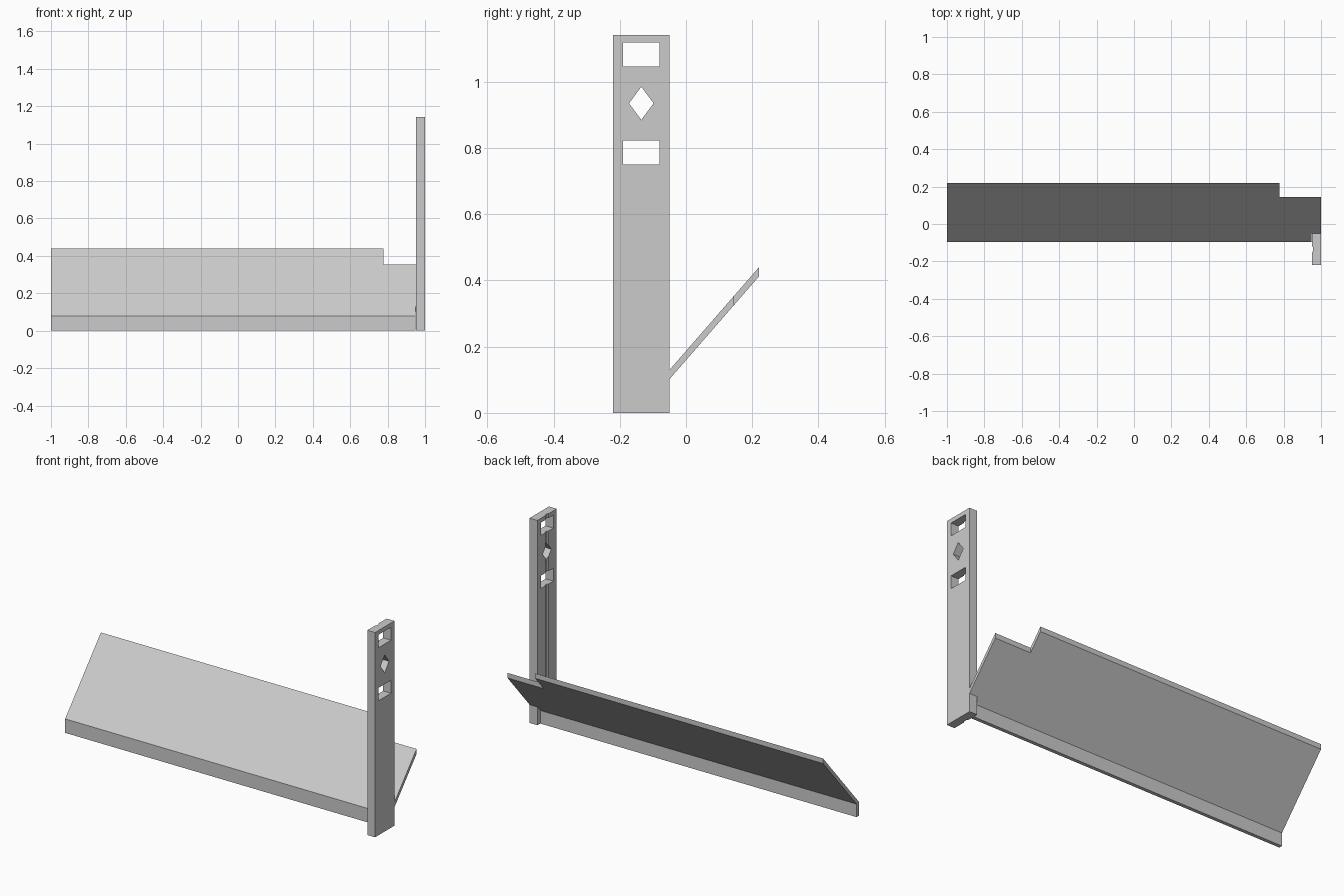
import bpy, bmesh
from mathutils import Vector

if "Cube" in bpy.data.objects:
    bpy.data.objects.remove(bpy.data.objects["Cube"])

grey = bpy.data.materials.new("light_grey")
grey.diffuse_color = (0.6, 0.6, 0.6, 1)
grey.use_nodes = True
grey.node_tree.nodes["Principled BSDF"].inputs["Base Color"].default_value = grey.diffuse_color


def prism(bm, points, offset):
    """Sweep a flat outline along an offset vector."""
    low = [bm.verts.new(p) for p in points]
    high = [bm.verts.new(Vector(p) + Vector(offset)) for p in points]
    bm.faces.new(low)
    bm.faces.new(high[::-1])
    n = len(low)
    for i in range(n):
        j = (i + 1) % n
        bm.faces.new((low[i], high[i], high[j], low[j]))


def make(name, outlines, offset):
    bm = bmesh.new()
    for points in outlines:
        prism(bm, points, offset)
    bmesh.ops.recalc_face_normals(bm, faces=bm.faces)
    mesh = bpy.data.meshes.new(name)
    bm.to_mesh(mesh)
    bm.free()
    mesh.materials.append(grey)
    obj = bpy.data.objects.new(name, mesh)
    bpy.context.collection.objects.link(obj)
    return obj


def slope(y):
    """Height of the upper face of the sloping board."""
    return 0.187 + 1.148 * y


FRONT, LIP_BACK, POST_BACK = -0.095, -0.075, -0.05

# Sloping board, notched around the post and at the rear corner
board = [(-1, LIP_BACK), (0.95, LIP_BACK), (0.95, POST_BACK), (1, POST_BACK),
         (1, 0.145), (0.777, 0.145), (0.777, 0.22), (-1, 0.22)]
make("sloping_board", [[(x, y, slope(y)) for x, y in board]], (0, 0, -0.028))

# Upright lip along the low front edge
lip = [(FRONT, 0), (LIP_BACK, 0), (LIP_BACK, slope(LIP_BACK)), (FRONT, slope(FRONT))]
make("front_lip", [[(-1, y, z) for y, z in lip]], (1.95, 0, 0))

# Post with a shallow groove down its inner face
post_outline = [(0.952, -0.22), (1, -0.22), (1, POST_BACK), (0.952, POST_BACK),
                (0.952, -0.12), (0.958, -0.125), (0.958, -0.145), (0.952, -0.15)]
post = make("post", [[(x, y, 0) for x, y in post_outline]], (0, 0, 1.142))

# Two rectangular windows and a diamond cut through the post
C = -0.135
holes = [[(0.9, C + a, z + b) for a, b in shape] for z, shape in (
    (1.082, [(-0.055, -0.036), (0.055, -0.036), (0.055, 0.036), (-0.055, 0.036)]),
    (0.935, [(-0.037, 0), (0, -0.05), (0.037, 0), (0, 0.05)]),
    (0.786, [(-0.055, -0.036), (0.055, -0.036), (0.055, 0.036), (-0.055, 0.036)]))]
cutter = make("post_hole_cutter", holes, (0.2, 0, 0))
cutter.hide_render = True
cutter.hide_viewport = True
cut = post.modifiers.new("holes", 'BOOLEAN')
cut.operation = 'DIFFERENCE'
cut.solver = 'EXACT'
cut.object = cutter
